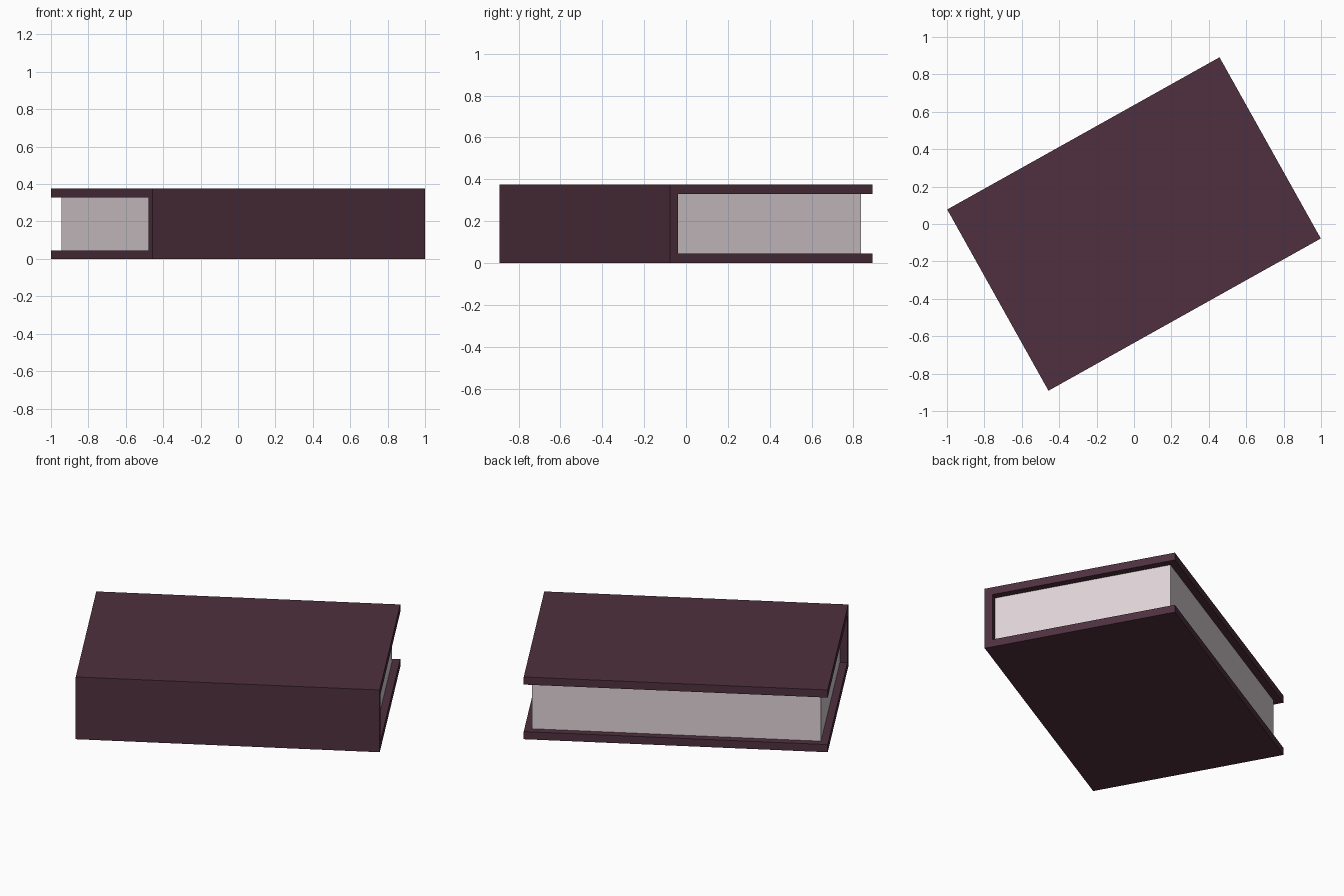
import bpy, math
from mathutils import Matrix

if "Cube" in bpy.data.objects:
    bpy.data.objects.remove(bpy.data.objects["Cube"])

L, W, H = 1.668, 1.11, 0.375   # length along spine, depth, thickness
T = 0.046                      # board thickness
INSET = 0.041                  # pages set back from cover edges
ROT = Matrix.Rotation(math.radians(29.2), 4, 'Z')

def material(name, rgb):
    m = bpy.data.materials.new(name)
    m.diffuse_color = (*rgb, 1)
    m.use_nodes = True
    m.node_tree.nodes["Principled BSDF"].inputs["Base Color"].default_value = m.diffuse_color
    return m

def extrude_profile(name, profile, half, mat):
    """Extrude a (y, z) outline along x from -half to half."""
    n = len(profile)
    verts = [(x, y, z) for x in (-half, half) for y, z in profile]
    faces = [tuple(reversed(range(n))), tuple(range(n, 2 * n))]
    faces += [(i, (i + 1) % n, n + (i + 1) % n, n + i) for i in range(n)]
    me = bpy.data.meshes.new(name)
    me.from_pydata(verts, [], faces)
    me.transform(ROT)
    me.materials.append(mat)
    ob = bpy.data.objects.new(name, me)
    bpy.context.collection.objects.link(ob)
    return ob

cover_mat = material("dark plum cover", (0.078, 0.030, 0.049))
page_mat = material("pale paper", (0.74, 0.655, 0.68))

h = W / 2
# Cover: C-shaped section, spine at the front, open at the back
extrude_profile("cover", [(-h, 0), (h, 0), (h, T), (-h + T, T),
                          (-h + T, H - T), (h, H - T), (h, H), (-h, H)],
                L / 2, cover_mat)
# Page block
extrude_profile("pages", [(-h + T, T), (h - INSET, T),
                          (h - INSET, H - T), (-h + T, H - T)],
                L / 2 - INSET, page_mat)
